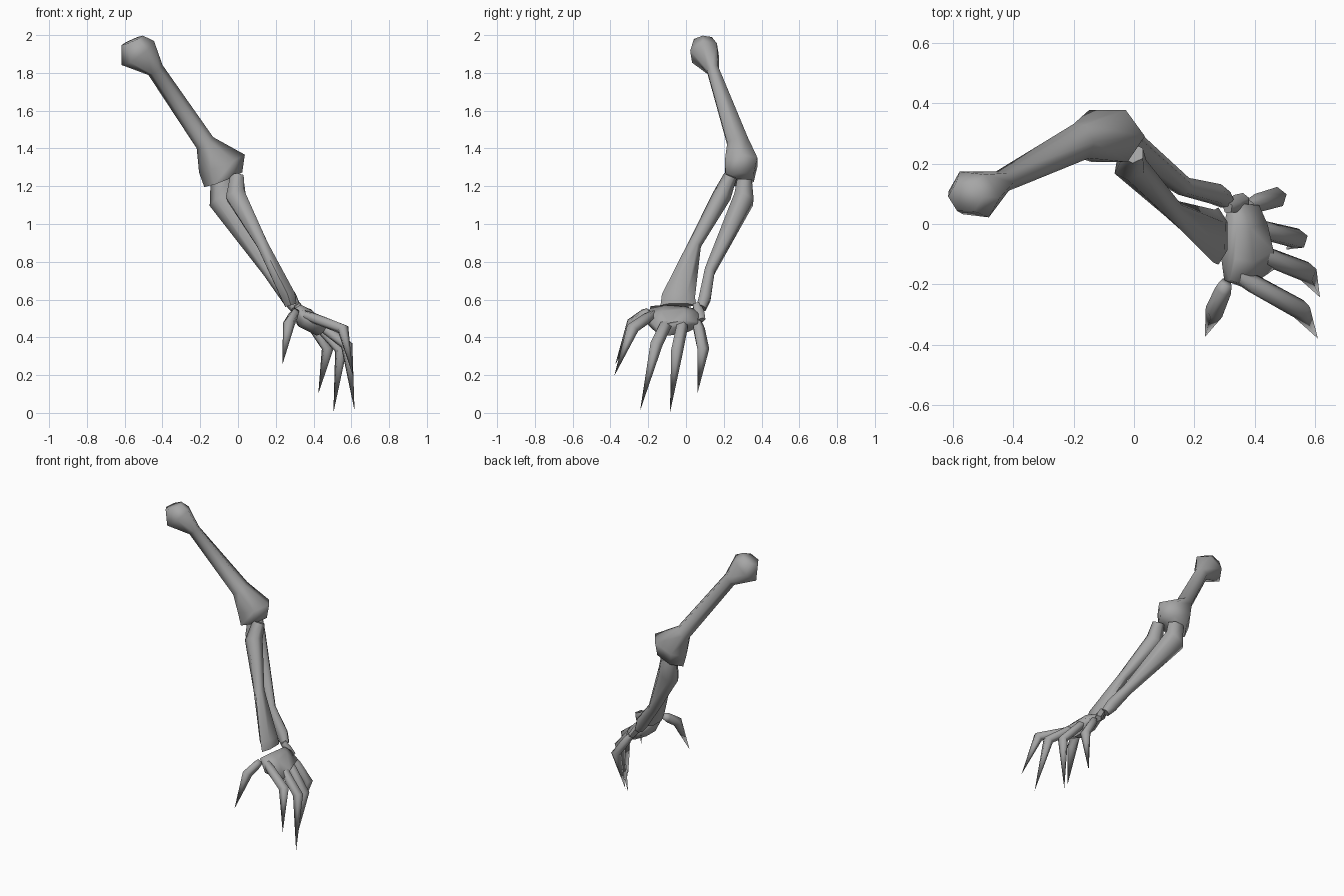
import bpy, bmesh, math
from mathutils import Vector

mat = bpy.data.materials.new("bone_grey")
mat.diffuse_color = (0.38, 0.38, 0.38, 1)


def bone(name, stations, side, sides=6, turn=0.0):
    """Loft of elliptical rings. Station: centre, half size along side, half size across, optional normal."""
    bm = bmesh.new()
    rings = []
    pts = [Vector(s[0]) for s in stations]
    for i, s in enumerate(stations):
        t = pts[min(i + 1, len(pts) - 1)] - pts[max(i - 1, 0)]
        if len(s) > 3:
            t = Vector(s[3])
        t.normalize()
        u = Vector(side)
        u = (u - t * u.dot(t)).normalized()
        v = t.cross(u)
        if s[1] == 0:                      # pointed tip
            rings.append([bm.verts.new(pts[i])])
            continue
        ring = []
        for k in range(sides):
            a = 2 * math.pi * k / sides + turn
            ring.append(bm.verts.new(pts[i] + u * s[1] * math.cos(a) + v * s[2] * math.sin(a)))
        rings.append(ring)
    for a, b in zip(rings, rings[1:]):
        for k in range(sides):
            j = (k + 1) % sides
            if len(b) == 1:
                bm.faces.new((a[k], a[j], b[0]))
            else:
                bm.faces.new((a[k], a[j], b[j], b[k]))
    for ring in (rings[0], rings[-1]):
        if len(ring) > 2:
            bm.faces.new(ring)
    bmesh.ops.recalc_face_normals(bm, faces=bm.faces)
    me = bpy.data.meshes.new(name)
    bm.to_mesh(me)
    bm.free()
    me.materials.append(mat)
    ob = bpy.data.objects.new(name, me)
    bpy.context.collection.objects.link(ob)
    bpy.ops.object.select_all(action='DESELECT')
    ob.select_set(True)
    bpy.context.view_layer.objects.active = ob
    bpy.ops.object.shade_smooth_by_angle(angle=math.radians(80))
    return ob


# Upper arm with knobbed shoulder and flared elbow
bone("upper_arm", [
    ((-0.56, 0.09, 1.972), 0.062, 0.055),
    ((-0.53, 0.098, 1.905), 0.107, 0.085),
    ((-0.437, 0.142, 1.815), 0.046, 0.036),
    ((-0.175, 0.275, 1.43), 0.053, 0.065),
    ((-0.085, 0.292, 1.32), 0.13, 0.1, (0.35, 0.1, -0.9)),
    ((-0.078, 0.285, 1.235), 0.108, 0.085, (0.35, 0.1, -0.9)),
], (1, 0, 0.3))

# Two forearm bones
bone("forearm_front", [
    ((-0.005, 0.235, 1.255), 0.036, 0.04),
    ((-0.012, 0.19, 1.15), 0.05, 0.06),
    ((0.13, 0.045, 0.89), 0.036, 0.034),
    ((0.265, -0.04, 0.62), 0.088, 0.045, (0.3, -0.1, -1)),
    ((0.28, -0.04, 0.57), 0.095, 0.036, (0.3, 0, -1)),
], (0, 1, 0))
bone("forearm_back", [
    ((-0.085, 0.31, 1.235), 0.06, 0.045),
    ((-0.08, 0.305, 1.13), 0.078, 0.062),
    ((0.165, 0.125, 0.75), 0.036, 0.032),
    ((0.27, 0.1, 0.61), 0.042, 0.036),
    ((0.305, 0.08, 0.555), 0.03, 0.03),
], (1, 0, 0.3))

# Wrist stub and palm slab
bone("wrist_bone", [
    ((0.31, 0.055, 0.575), 0.022, 0.02),
    ((0.335, 0.065, 0.535), 0.032, 0.026),
    ((0.365, 0.08, 0.49), 0.024, 0.022),
], (0, 1, 0), 5)
bone("palm", [
    ((0.315, -0.065, 0.55), 0.132, 0.032),
    ((0.355, -0.07, 0.502), 0.15, 0.06),
    ((0.43, -0.045, 0.45), 0.12, 0.044),
], (0, 1, 0), 8, math.pi / 8)

# Clawed digits: base, knuckle, tip
digits = {
    "thumb": ((0.305, -0.195, 0.535), (0.27, -0.285, 0.475), (0.235, -0.375, 0.255)),
    "index_finger": ((0.34, -0.17, 0.525), (0.555, -0.285, 0.445), (0.61, -0.38, 0.195)),
    "middle_finger": ((0.39, -0.09, 0.50), (0.575, -0.16, 0.36), (0.617, -0.243, 0.012)),
    "ring_finger": ((0.40, -0.015, 0.49), (0.545, -0.05, 0.33), (0.505, -0.085, 0.0)),
    "little_finger": ((0.38, 0.06, 0.48), (0.475, 0.088, 0.34), (0.425, 0.06, 0.1)),
}
for name, (a, b, c) in digits.items():
    a, b, c = Vector(a), Vector(b), Vector(c)
    bone(name, [
        (a, 0.024, 0.022),
        (a.lerp(b, 0.25), 0.033, 0.028),
        (b, 0.035, 0.033),
        (c, 0, 0),
    ], (0, 1, 0), 5)
